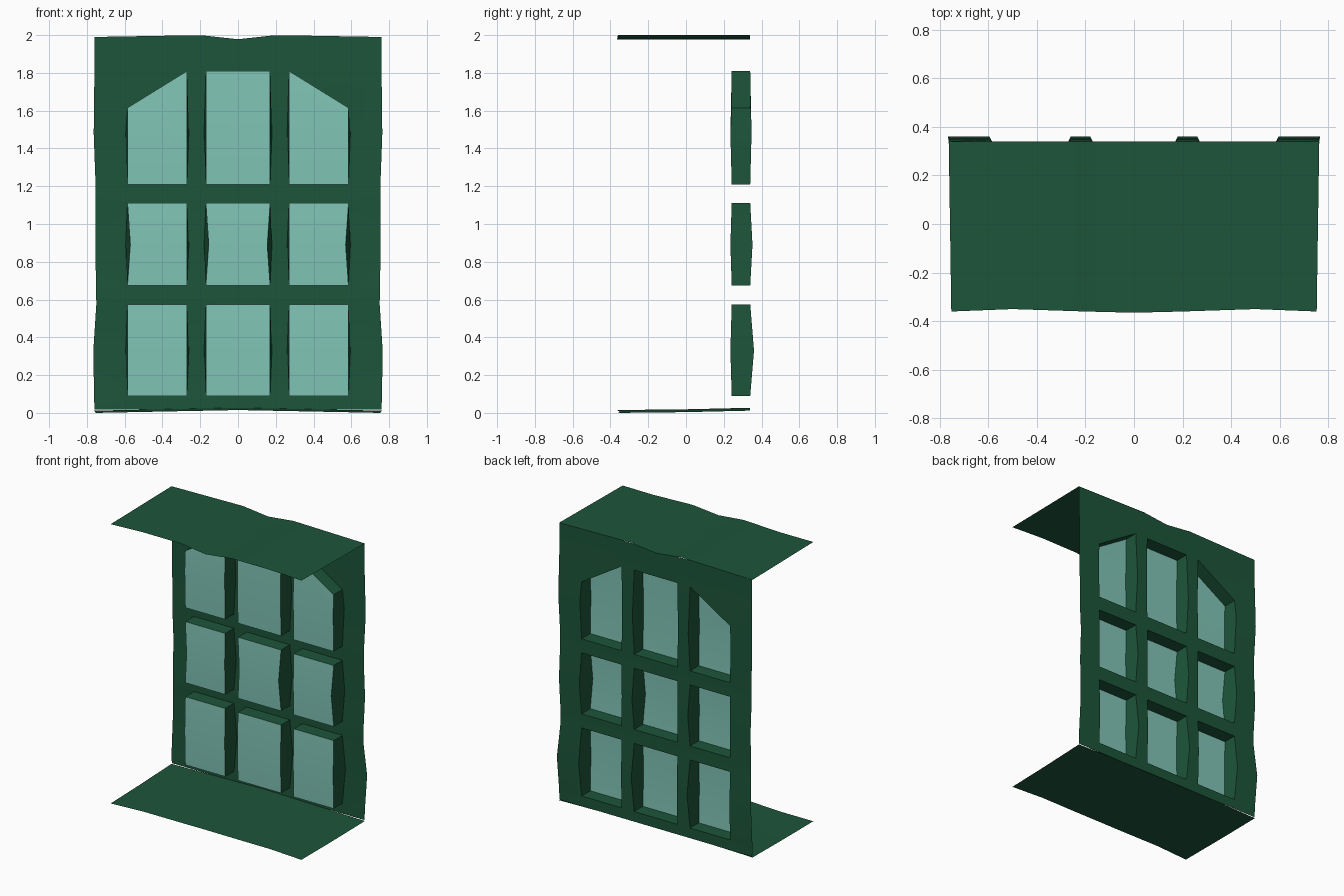
import bpy

if "Cube" in bpy.data.objects:
    bpy.data.objects.remove(bpy.data.objects["Cube"])

def material(name, col):
    m = bpy.data.materials.new(name)
    m.diffuse_color = (*col, 1)
    m.use_nodes = True
    m.node_tree.nodes["Principled BSDF"].inputs["Base Color"].default_value = m.diffuse_color
    return m

GREEN = material("green_paint", (0.012, 0.09, 0.042))
GLASS = material("pale_glass", (0.22, 0.56, 0.47))

XS = [-.76, -.585, -.27, -.17, 0, .17, .27, .585, .76]
ZS = [.03, .09, .33, .575, .675, .89, 1.11, 1.21, 1.48, 1.81, 1.99]
WIN_COLS = [(1, 2), (3, 4, 5), (6, 7)]
WIN_ROWS = [(1, 2, 3), (4, 5, 6), (7, 8, 9)]
BULGE = {2: .02, 5: .012, 8: .007}
EDGE_X = [.76, .762, .766, .75, .752, .755, .755, .754, .764, .76, .76]

def make(name, verts, faces, mat):
    me = bpy.data.meshes.new(name)
    me.from_pydata(verts, [], faces)
    me.validate()
    me.materials.append(mat)
    ob = bpy.data.objects.new(name, me)
    bpy.context.collection.objects.link(ob)
    bpy.context.view_layer.objects.active = ob
    ob.select_set(True)
    bpy.ops.object.shade_smooth_by_angle(angle=0.6)
    ob.select_set(False)
    return ob

def dip(x):
    return 2.0 - (.022 * (1 - abs(x) / .2) if abs(x) < .2 else .01 * (abs(x) - .2) / .56)

def wall_point(i, j):
    x, z, y = XS[i], ZS[j], .34
    if i in (0, 8):
        x = EDGE_X[j] * (1 if i else -1)
    if j == 9 and i in (1, 7):
        z = 1.615                       # sloped heads of the outer top windows
    if j == 10:
        z = dip(x)
    if j == 0:
        z = .018
    if i != 4:
        y += BULGE.get(j, 0)
    if j in (2, 5, 8) and i in (1, 2, 3, 5, 6, 7):
        x += (-.01 if i in (1, 3, 6) else .01)
    return (x, y, z)

def glass_point(i, j):
    x, _, z = wall_point(i, j)
    x = XS[i]
    if j == 5 and i in (1, 3, 5, 7):
        x += .015 if i in (1, 3) else -.015
    return (x, .235 if j in (2, 5, 8) else .242, z)

# Back wall sheet with nine openings
nx = len(XS)
verts = [wall_point(i, j) for j in range(len(ZS)) for i in range(nx)]
holes = {(i, j) for c in WIN_COLS for r in WIN_ROWS for i in c[:-1] for j in r[:-1]}
faces = [(j*nx+i+1, j*nx+i, (j+1)*nx+i, (j+1)*nx+i+1)
         for j in range(len(ZS)-1) for i in range(nx-1) if (i, j) not in holes]
make("wall", verts, faces, GREEN)

# Window reveals running forward to each glass pane
for c in WIN_COLS:
    for r in WIN_ROWS:
        loop = ([(i, r[0]) for i in c] + [(c[-1], j) for j in r[1:]] +
                [(i, r[-1]) for i in c[-2::-1]] + [(c[0], j) for j in r[-2:0:-1]])
        n = len(loop)
        rv = [wall_point(*p) for p in loop] + [glass_point(*p) for p in loop]
        make("window_reveal", rv, [(k, (k+1) % n, n+(k+1) % n, n+k) for k in range(n)], GREEN)
        gv = [glass_point(i, j) for j in r for i in c]
        w = len(c)
        gf = [(b*w+a+1, b*w+a, (b+1)*w+a, (b+1)*w+a+1) for b in range(2) for a in range(w-1)]
        make("window_glass", gv, gf, GLASS)

# Floor and roof sheets, gently rippled
def sheet(name, xs, zfun, flip):
    ys = [-.36, 0, .34]
    v = []
    for k, y in enumerate(ys):
        for x in xs:
            yy = y + (.01 if k == 0 and abs(x) == .5 else 0) - (.005 if k == 0 and x == 0 else 0)
            xx = x * (1 + .007 * (k - 1)) if abs(x) > .7 else x
            v.append((xx, yy, zfun(x, k)))
    m = len(xs)
    f = [(b*m+a, b*m+a+1, (b+1)*m+a+1, (b+1)*m+a) for b in range(2) for a in range(m-1)]
    make(name, v, [q[::-1] for q in f] if flip else f, GREEN)

SX = [-.757, -.5, -.2, 0, .2, .5, .757]
sheet("roof", SX, lambda x, k: dip(x), False)
sheet("floor", SX, lambda x, k: (.015 * (1 - abs(x) / .757)) + (0, .004, .012)[k], True)
